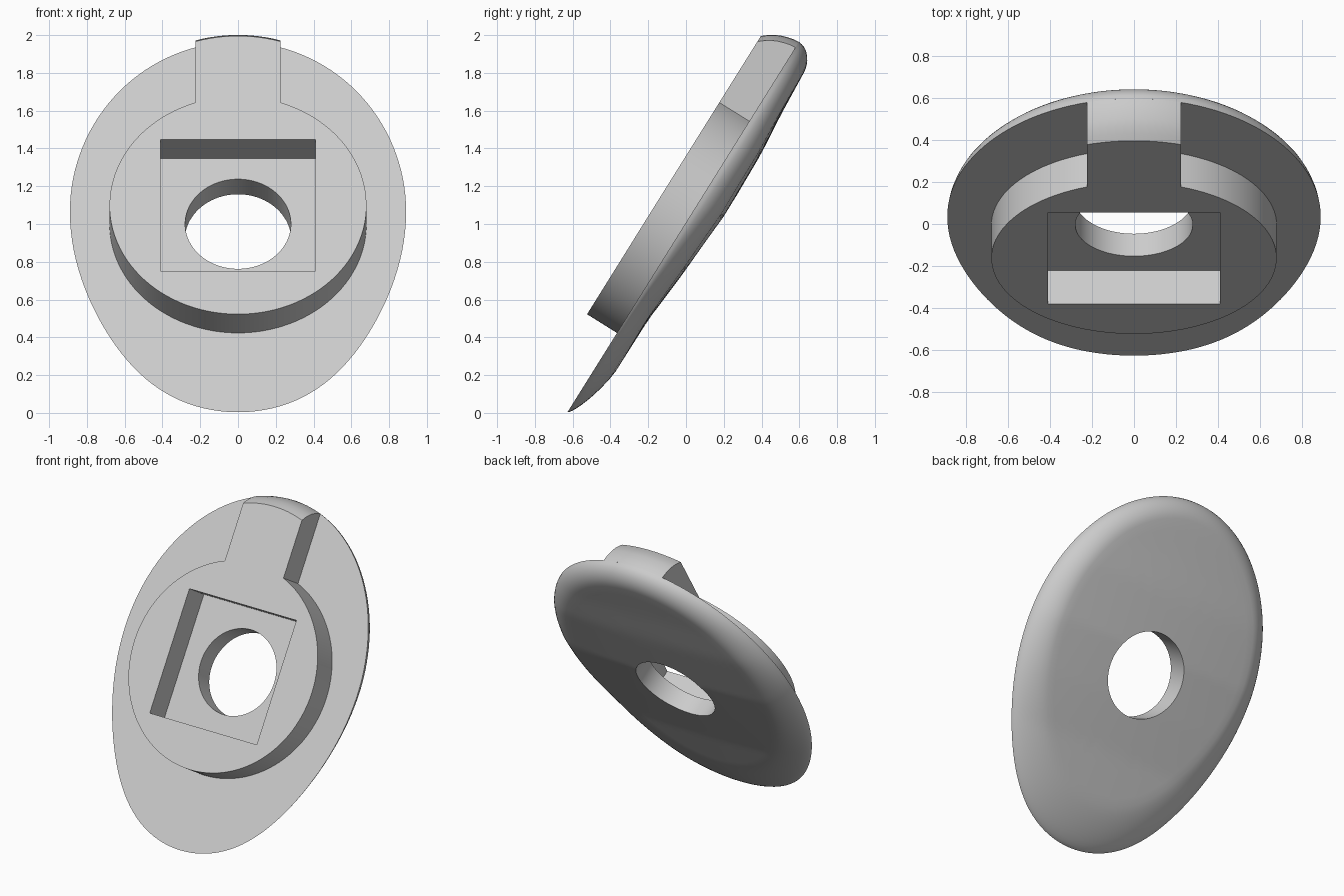
import bpy, bmesh
from math import sin, cos, pi, sqrt, radians, asin

if "Cube" in bpy.data.objects:
    bpy.data.objects.remove(bpy.data.objects["Cube"])

TILT = radians(58)
SEG = 128
HOLE, DISC, HALF, TAB, RAISE = 0.28, 0.68, 0.41, 0.225, 0.187
MID = 0.077  # height of the widest point of the egg outline

grey = bpy.data.materials.new("plain_grey")
grey.use_nodes = True
grey.diffuse_color = (0.6, 0.6, 0.6, 1)
grey.node_tree.nodes["Principled BSDF"].inputs["Base Color"].default_value = (0.6, 0.6, 0.6, 1)


def egg(a):
    """Egg outline: round at the top, longer with a soft chin below."""
    if sin(a) >= 0:
        return 0.89 * cos(a), MID + 1.06 * sin(a)
    t = asin(-sin(a))
    return 0.89 * cos(a) * (1 - 0.04 * sin(3 * t) * sin(t)), MID - 1.252 * sin(t)


def lerp(a, b, t):
    return a + (b - a) * t


SPINE = [(-1.2, 0.1), (-0.53, 0.104), (-0.2, 0.133), (0.14, 0.155),
         (0.53, 0.145), (0.76, 0.124), (1.2, 0.098)]


def thickness(x, v):
    """Depth of the domed back, thinning towards the sides."""
    for (v0, d0), (v1, d1) in zip(SPINE, SPINE[1:]):
        if v <= v1:
            t = max(0, (v - v0) / (v1 - v0))
            return lerp(d0, d1, t) * (1 - 0.25 * x * x)
    return SPINE[-1][1]


def bridge(bm, a, b):
    n = len(a)
    for i in range(n):
        bm.faces.new((a[i], a[(i + 1) % n], b[(i + 1) % n], b[i]))


def finish(bm, name):
    bmesh.ops.recalc_face_normals(bm, faces=bm.faces)
    mesh = bpy.data.meshes.new(name)
    bm.to_mesh(mesh)
    bm.free()
    ob = bpy.data.objects.new(name, mesh)
    bpy.context.collection.objects.link(ob)
    mesh.materials.append(grey)
    ob.rotation_euler.x = TILT
    ob.location = (0, -0.005, 1.0)
    bpy.ops.object.select_all(action="DESELECT")
    ob.select_set(True)
    bpy.context.view_layer.objects.active = ob
    bpy.ops.object.shade_smooth_by_angle(angle=radians(30))


# Egg-shaped plate with a domed back and a round bore
bm = bmesh.new()
angles = [2 * pi * i / SEG for i in range(SEG)]
rim = [egg(a) for a in angles]
rings = []
for t in (0, 0.02, 0.06, 0.13, 0.22, 0.34, 0.48, 0.64, 0.82, 1):
    ring = []
    for x, v in rim:
        f = (v + 1.175) / 2.31
        roll, e = lerp(0.27, 0.11, f), lerp(1.4, 2, f)
        s = 1 - roll * t
        depth = (1 - (1 - t) ** e) ** (1 / e) * thickness(x * s, v * s)
        ring.append(bm.verts.new((x * s, v * s, -depth)))
    rings.append(ring)
shoulder = [w.co.copy() for w in rings[-1]]
bore = []
for (x, v) in rim:
    r = HOLE / sqrt(x * x + v * v)
    bore.append((x * r, v * r))
for k in range(1, 11):
    ring = []
    for p, (hx, hv) in zip(shoulder, bore):
        x, v = lerp(p.x, hx, k / 10), lerp(p.y, hv, k / 10)
        ring.append(bm.verts.new((x, v, -thickness(x, v))))
    rings.append(ring)
rings.append([bm.verts.new((x, v, 0)) for x, v in bore])
for a, b in zip(rings, rings[1:] + rings[:1]):
    bridge(bm, a, b)
finish(bm, "domed_plate")

# Raised disc with a tab to the rim and a square recess
bm = bmesh.new()
neck = asin(TAB / DISC)
arc = [pi / 2 + neck + (2 * pi - 2 * neck) * i / 96 for i in range(97)]
layers = []
for w, drop in ((0, 0), (0.03, 0.003), (0.06, 0.01), (0.1, 0.023),
                (0.13, 0.038), (0.16, 0.058), (RAISE, 0.08)):
    pts = [(DISC * cos(a), DISC * sin(a)) for a in arc]
    for i in range(13):
        x = TAB * (1 - i / 6)
        pts.append((x, MID + 1.06 * sqrt(1 - (x / 0.89) ** 2) - drop))
    layers.append([bm.verts.new((x, v, w)) for x, v in pts])
for a, b in zip(layers, layers[1:]):
    bridge(bm, a, b)
corners = [(-HALF, -HALF), (HALF, -HALF), (HALF, HALF), (-HALF, HALF)]
low, high = [[bm.verts.new((x, v, w)) for x, v in corners] for w in (0, RAISE)]
bridge(bm, low, high)
edges = []
for loop in (layers[-1], high):
    edges += [bm.edges.get((p, q)) for p, q in zip(loop, loop[1:] + loop[:1])]
bmesh.ops.triangle_fill(bm, use_beauty=True, edges=edges, normal=(0, 0, 1))
# Recess walls face the middle of the square
finish(bm, "raised_disc_and_tab")
